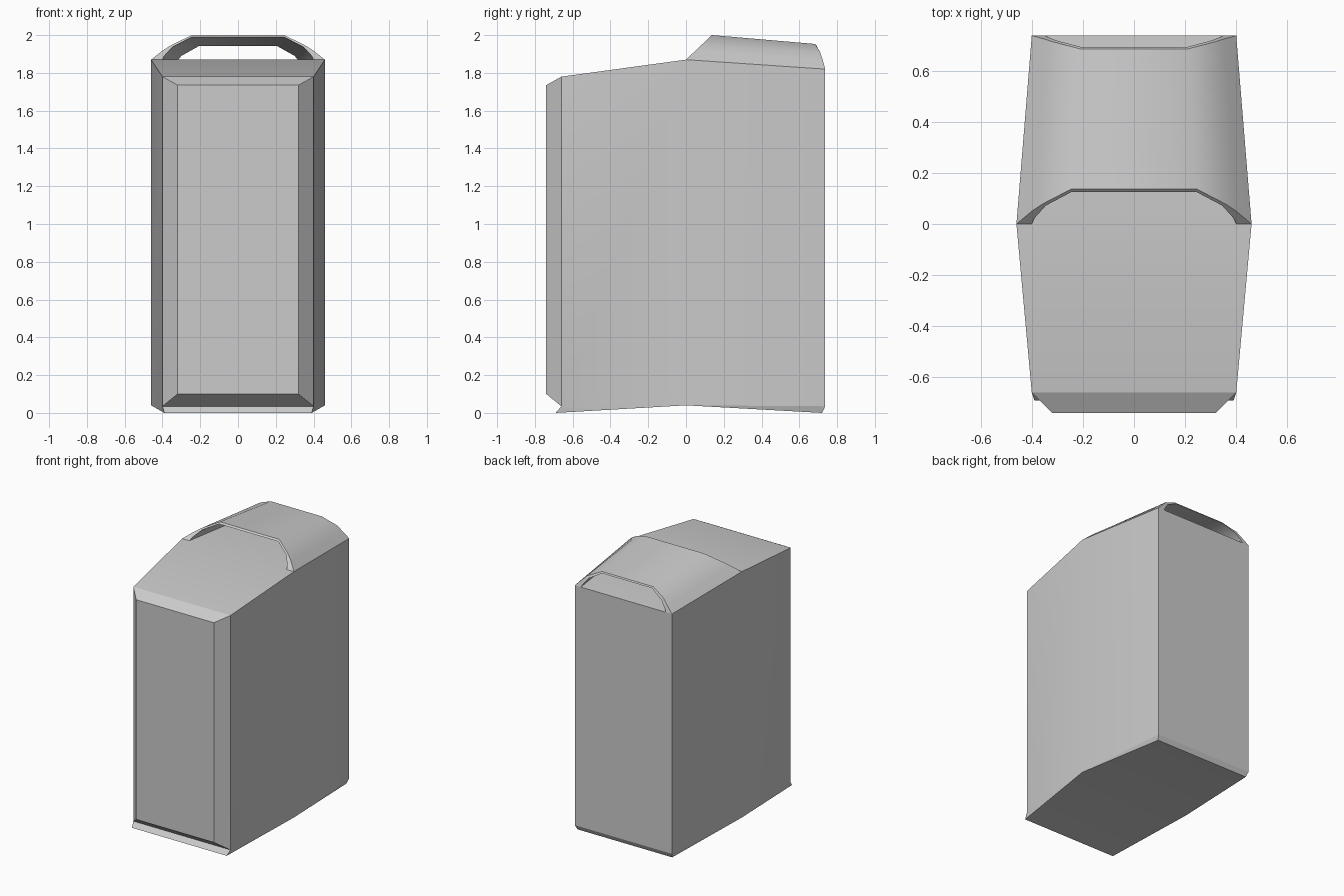
import bpy, bmesh, math

if "Cube" in bpy.data.objects:
    bpy.data.objects.remove(bpy.data.objects["Cube"])


def finish(bm, name, angle):
    bmesh.ops.recalc_face_normals(bm, faces=bm.faces)
    me = bpy.data.meshes.new(name)
    bm.to_mesh(me)
    bm.free()
    ob = bpy.data.objects.new(name, me)
    bpy.context.collection.objects.link(ob)
    bpy.ops.object.select_all(action='DESELECT')
    ob.select_set(True)
    bpy.context.view_layer.objects.active = ob
    bpy.ops.object.shade_smooth_by_angle(angle=math.radians(angle))
    return ob


# Casing: rectangular sections (half width, y, bottom, top) from front to back
bm = bmesh.new()
sections = [(0.32, -0.74, 0.10, 1.735), (0.40, -0.66, 0.035, 1.78),
            (0.46, 0.0, 0.04, 1.87), (0.40, 0.737, 0.035, 1.82)]
rings = []
for w, y, lo, hi in sections:
    rings.append([bm.verts.new(p) for p in
                  ((-w, y, lo), (w, y, lo), (w, y, hi), (-w, y, hi))])
bm.faces.new(rings[0])
bm.faces.new(rings[-1])
for i, (a, b) in enumerate(zip(rings, rings[1:])):
    for k in range(4):
        if k == 0 and i > 0:
            continue  # underside is closed by the feet below
        j = (k + 1) % 4
        bm.faces.new((a[k], a[j], b[j], b[k]))

# Wedge feet at the front and back of the underside
mid = rings[2]
for ring, y in ((rings[1], -0.69), (rings[3], 0.72)):
    l, r = [bm.verts.new((x, y, 0.0)) for x in (-0.39, 0.39)]
    bm.faces.new((ring[0], ring[1], r, l))
    bm.faces.new((l, r, mid[1], mid[0]))
    bm.faces.new((ring[0], l, mid[0]))
    bm.faces.new((ring[1], r, mid[1]))
finish(bm, "casing", 12)


# Hood: thin arched tunnel over the rear half of the roof
def arch(bm, half):
    pts = [(-x, y, z) for x, y, z in half] + [p for p in reversed(half)]
    return [bm.verts.new(p) for p in pts]


def front(half):
    return [(x, y, 1.87 + 0.95 * y) for x, y in half]


bm = bmesh.new()
front_out = arch(bm, front([(.46, 0), (.40, .05), (.355, .08), (.245, .137)]))
front_in = arch(bm, front([(.40, 0), (.39, .022), (.345, .072), (.245, .125)]))
back_out = arch(bm, [(.40, .737, 1.82), (.355, .725, 1.865),
                     (.315, .712, 1.905), (.21, .685, 1.953)])
back_in = arch(bm, [(.35, .737, 1.82), (.335, .730, 1.845),
                    (.30, .717, 1.89), (.205, .692, 1.943)])
loop = [front_out, back_out, back_in, front_in]
for a, b in zip(loop, loop[1:] + loop[:1]):
    for k in range(len(a) - 1):
        bm.faces.new((a[k], a[k + 1], b[k + 1], b[k]))
finish(bm, "hood", 35)
